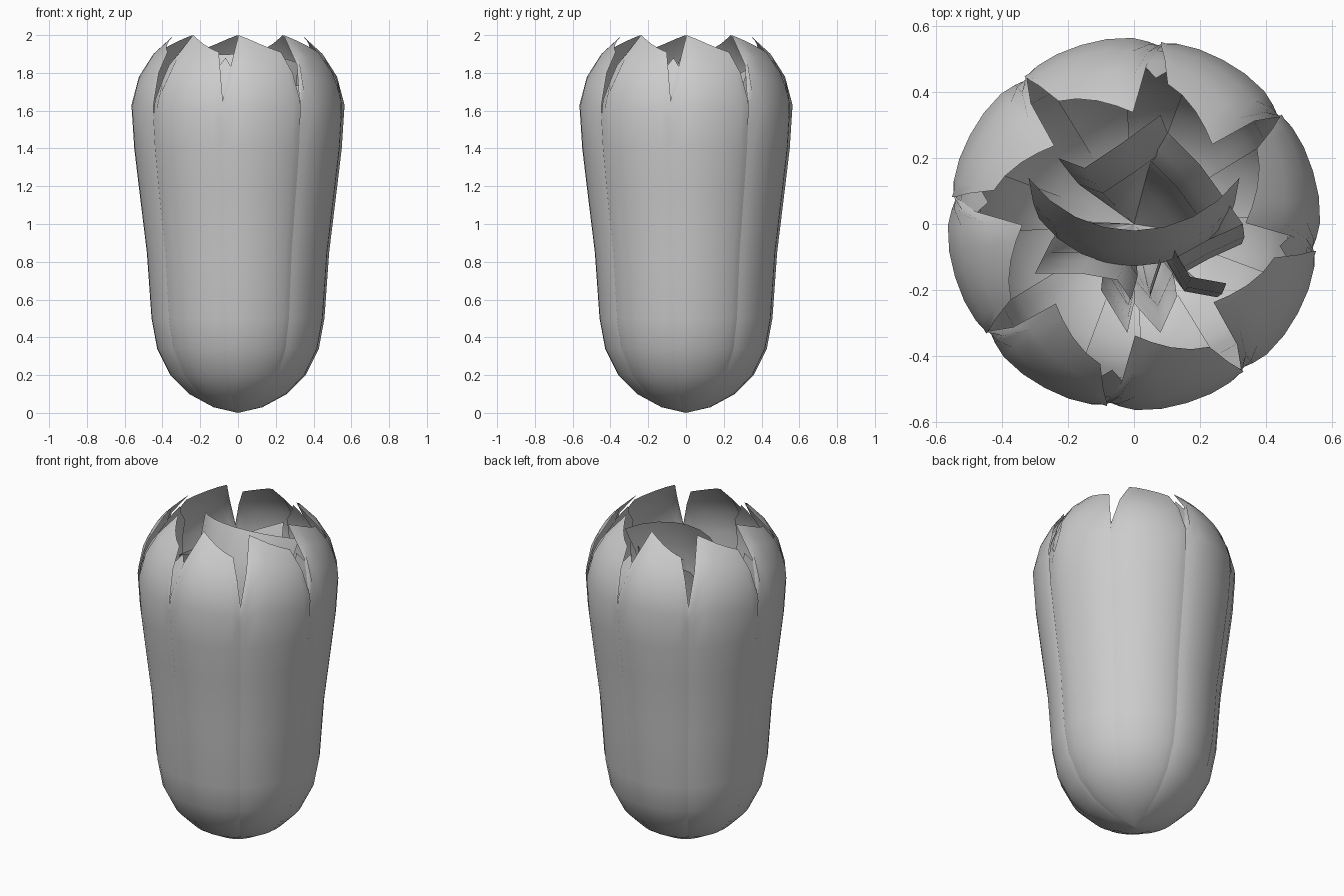
import bpy, bmesh, math
from mathutils import Vector

cube = bpy.data.objects.get("Cube")
if cube:
    bpy.data.objects.remove(cube, do_unlink=True)

# One plain grey for the whole bud
grey = bpy.data.materials.new("petal grey")
grey.use_nodes = True
grey.diffuse_color = (0.6, 0.6, 0.6, 1)
grey.node_tree.nodes["Principled BSDF"].inputs["Base Color"].default_value = (0.6, 0.6, 0.6, 1)

# Bud silhouette: (height, radius)
PROFILE = [(0, 0), (0.03, 0.13), (0.1, 0.26), (0.2, 0.36), (0.34, 0.43),
           (0.5, 0.46), (0.85, 0.485), (1.2, 0.528), (1.4, 0.552),
           (1.63, 0.567), (1.78, 0.527), (1.9, 0.45), (2.0, 0.34)]
SHOULDER = 1.4


def radius(z):
    for (z0, r0), (z1, r1) in zip(PROFILE, PROFILE[1:]):
        if z <= z1:
            return r0 + (r1 - r0) * (z - z0) / (z1 - z0)
    return PROFILE[-1][1]


def sheet(name, columns):
    """Skin a grid of points, given column by column from base to tip."""
    bm = bmesh.new()
    grid = [[bm.verts.new(p) for p in col] for col in columns]
    for a, b in zip(grid, grid[1:]):
        for i in range(len(a) - 1):
            bm.faces.new((a[i], b[i], b[i + 1], a[i + 1]))
    bmesh.ops.remove_doubles(bm, verts=bm.verts, dist=0.0005)
    mesh = bpy.data.meshes.new(name)
    bm.to_mesh(mesh)
    bm.free()
    mesh.materials.append(grey)
    for face in mesh.polygons:
        face.use_smooth = True
    obj = bpy.data.objects.new(name, mesh)
    bpy.context.collection.objects.link(obj)
    return obj


def shell_column(angle, top, shrink):
    """One rib of the bud that stops at the given height."""
    points = []
    for z, _ in PROFILE:
        if z > SHOULDER:
            z = SHOULDER + (z - SHOULDER) * (top - SHOULDER) / (2 - SHOULDER)
        r = radius(z) * shrink
        a = math.radians(angle)
        points.append((r * math.cos(a), r * math.sin(a), z))
    return points


# Outer petals: (angle from the notch, edge height, radius factor)
EDGE = [(-5, 1.46, 0.965), (0, 1.66, 0.975), (4, 1.84, 0.985), (9, 2.0, 0.995),
        (17, 1.98, 1.0), (25, 1.955, 1.0), (33, 1.93, 1.0), (40, 1.91, 0.995),
        (43, 1.8, 0.99), (45, 1.66, 0.985)]
for k in range(8):
    start = -98.5 + 45 * k
    sheet(f"outer_petal_{k + 1}", [shell_column(start + a, z, s) for a, z, s in EDGE])

# Tucked petals that back every second notch
for k in range(4):
    middle = -98.5 + 90 * k
    sheet(f"backing_petal_{k + 1}",
          [shell_column(middle + a, 1.88 - abs(a) * 0.012, 0.965) for a in (-12, -6, 0, 6, 12)])


def inner_petal(name, rim, belly):
    """Sheet from the base of the bud to a rim; belly moves the middle."""
    columns = []
    for p in rim:
        tip = Vector(p)
        swell = Vector((tip.x * 0.9 + belly[0], tip.y * 0.9 + belly[1], tip.z - 0.35))
        waist = Vector((swell.x * 0.85, swell.y * 0.85, 0.75))
        base = Vector((0, 0, 0.08))
        neck = Vector((waist.x * 0.7, waist.y * 0.7, 0.3))
        upper = tip.lerp(swell, 0.45) + Vector((belly[0], belly[1], 0)) * 0.2
        columns.append((base, neck, waist, swell, upper, tip))
    sheet(name, columns)


# Central curved petal
arc = []
for i in range(9):
    a = math.radians(-143 + 106 * i / 8)
    arc.append((0.4 * math.cos(a), 0.38 + 0.4 * math.sin(a), 1.9 - 0.003 * abs(i - 4) ** 2))
inner_petal("central_petal", arc, (0, -0.11))

# Loosely furled petals around the centre
inner_petal("back_inner_petal",
            [(-0.23, 0.2, 1.68), (-0.15, 0.17, 1.72), (-0.03, 0.25, 1.78), (0.08, 0.33, 1.82)],
            (0.04, -0.06))
inner_petal("back_left_inner_petal",
            [(0.08, 0.3, 1.6), (0.12, 0.26, 1.72), (0.2, 0.18, 1.7), (0.33, 0.0, 1.74)],
            (-0.05, -0.05))
inner_petal("left_inner_petal",
            [(0.33, 0.0, 1.74), (0.22, -0.05, 1.7), (0.13, -0.1, 1.66)],
            (0.03, -0.06))
inner_petal("front_left_inner_petal",
            [(0.28, -0.18, 1.72), (0.17, -0.16, 1.68), (0.1, -0.04, 1.66), (0.05, -0.19, 1.6)],
            (0.0, -0.06))
inner_petal("front_inner_petal",
            [(-0.1, -0.2, 1.55), (-0.02, -0.33, 1.66), (0.0, -0.24, 1.58),
             (0.08, -0.33, 1.64), (0.13, -0.22, 1.55)],
            (0.0, 0.05))
inner_petal("front_right_inner_petal",
            [(-0.25, -0.05, 1.72), (-0.3, -0.15, 1.7), (-0.16, -0.15, 1.74),
             (-0.05, -0.17, 1.74), (-0.01, -0.23, 1.7)],
            (0.02, 0.05))
